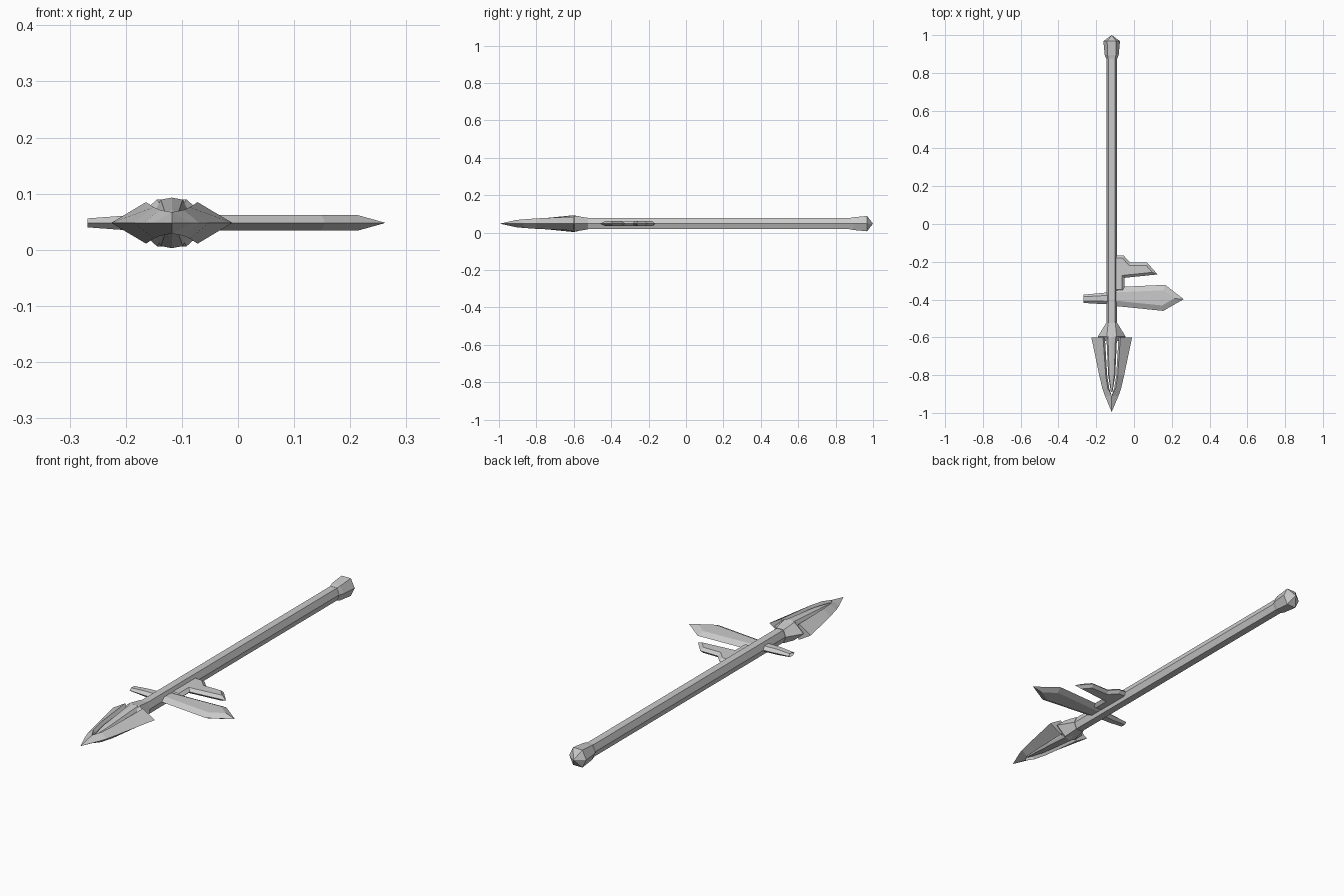
import bpy, bmesh
from mathutils import Vector

if "Cube" in bpy.data.objects:
    bpy.data.objects.remove(bpy.data.objects["Cube"])

CX, CZ = -0.118, 0.048   # axis of the shaft


def finish(name, bm):
    bmesh.ops.remove_doubles(bm, verts=bm.verts, dist=1e-5)
    bmesh.ops.dissolve_degenerate(bm, edges=bm.edges, dist=1e-5)
    bmesh.ops.recalc_face_normals(bm, faces=bm.faces)
    me = bpy.data.meshes.new(name)
    bm.to_mesh(me)
    bm.free()
    ob = bpy.data.objects.new(name, me)
    bpy.context.collection.objects.link(ob)
    return ob


def loft(name, rings):
    """Skin a list of equal-length point rings and cap both ends."""
    bm = bmesh.new()
    loops = [[bm.verts.new(p) for p in r] for r in rings]
    n = len(loops[0])
    for a, b in zip(loops, loops[1:]):
        for i in range(n):
            j = (i + 1) % n
            bm.faces.new((a[i], a[j], b[j], b[i]))
    bm.faces.new(loops[0])
    bm.faces.new(loops[-1])
    return finish(name, bm)


def hexagon(y, w, flat, h):
    """Flat-topped hexagon around the shaft axis."""
    pts = [(w, 0), (flat, h), (-flat, h), (-w, 0), (-flat, -h), (flat, -h)]
    return [(CX + x, y, CZ + z) for x, z in pts]


def inset(pts, d):
    """Mitred inward offset of a counter-clockwise outline."""
    out = []
    for i, p in enumerate(pts):
        p, a, b = Vector(p), Vector(pts[i - 1]), Vector(pts[(i + 1) % len(pts)])
        u, v = (p - a).normalized(), (b - p).normalized()
        n1, n2 = Vector((-u.y, u.x)), Vector((-v.y, v.x))
        out.append(p + (n1 + n2) * d / (1 + n1.dot(n2)))
    return out


def bevelled_plate(name, outline, d, h):
    """Flat plate whose rim comes to an edge at mid height."""
    inner = inset(outline, d)
    return loft(name, [[(p[0], p[1], CZ - h) for p in inner],
                       [(p[0], p[1], CZ) for p in outline],
                       [(p[0], p[1], CZ + h) for p in inner]])


# Shaft and pommel
loft("shaft", [hexagon(-0.54, 0.028, 0.017, 0.029),
               hexagon(0.90, 0.028, 0.017, 0.029)])
loft("pommel", [hexagon(0.875, 0.029, 0.018, 0.030),
                hexagon(0.895, 0.037, 0.022, 0.034),
                hexagon(0.968, 0.044, 0.024, 0.041),
                hexagon(1.0, 0, 0, 0)])

# Spear head: flared socket, raised core, mirrored blade halves
loft("head_socket", [hexagon(-0.525, 0.030, 0.019, 0.031),
                     hexagon(-0.595, 0.073, 0.026, 0.042),
                     hexagon(-0.62, 0.060, 0.020, 0.030)])


def core_ring(y, w, h):
    pts = [(w, 0), (w, .6 * h), (.7 * w, .92 * h), (0, h), (-.7 * w, .92 * h), (-w, .6 * h),
           (-w, 0), (-w, -.6 * h), (-.7 * w, -.92 * h), (0, -h), (.7 * w, -.92 * h), (w, -.6 * h)]
    return [(CX + x, y, CZ + z) for x, z in pts]


loft("head_core", [core_ring(-0.56, 0.024, 0.036), core_ring(-0.60, 0.028, 0.045),
                   core_ring(-0.80, 0.019, 0.025), core_ring(-0.89, 0.004, 0.012)])

# y, outer x, ridge x, ridge z, inner x, inner z
STATIONS = [(-0.60, 0.108, 0.046, 0.037, 0.036, 0.022),
            (-0.80, 0.066, 0.032, 0.028, 0.024, 0.016),
            (-0.87, 0.050, 0.021, 0.023, 0.013, 0.012),
            (-0.91, 0.036, 0.000, 0.019, 0.000, 0.010),
            (-0.995, 0, 0, 0, 0, 0)]
for side, label in ((1, "right"), (-1, "left")):
    loft("head_blade_" + label,
         [[(CX + side * x, y, CZ + z) for x, z in
           ((o, 0), (r, rz), (i, iz), (i, -iz), (r, -rz))]
          for y, o, r, rz, i, iz in STATIONS])

# Side blades
bevelled_plate("large_side_blade",
               [(-0.12, -0.432), (0.155, -0.46), (0.263, -0.398),
                (0.165, -0.322), (-0.05, -0.332), (-0.12, -0.335)], 0.028, 0.014)
bevelled_plate("small_side_blade",
               [(-0.11, -0.36), (-0.05, -0.36), (-0.05, -0.285), (0.125, -0.267),
                (0.07, -0.205), (-0.02, -0.205), (-0.055, -0.167), (-0.11, -0.165)],
               0.014, 0.013)


# Rear stub with a notched end
def stub_ring(x, y0, y1, h):
    m = (y1 - y0) * 0.25
    return [(x, y, CZ + z) for y, z in ((y0, 0), (y0 + m, h), (y1 - m, h),
                                        (y1, 0), (y1 - m, -h), (y0 + m, -h))]


loft("rear_stub", [stub_ring(-0.10, -0.427, -0.358, 0.014),
                   stub_ring(-0.20, -0.422, -0.368, 0.013),
                   stub_ring(-0.268, -0.418, -0.374, 0.008),
                   [(-0.252, -0.396, CZ)] * 6])
